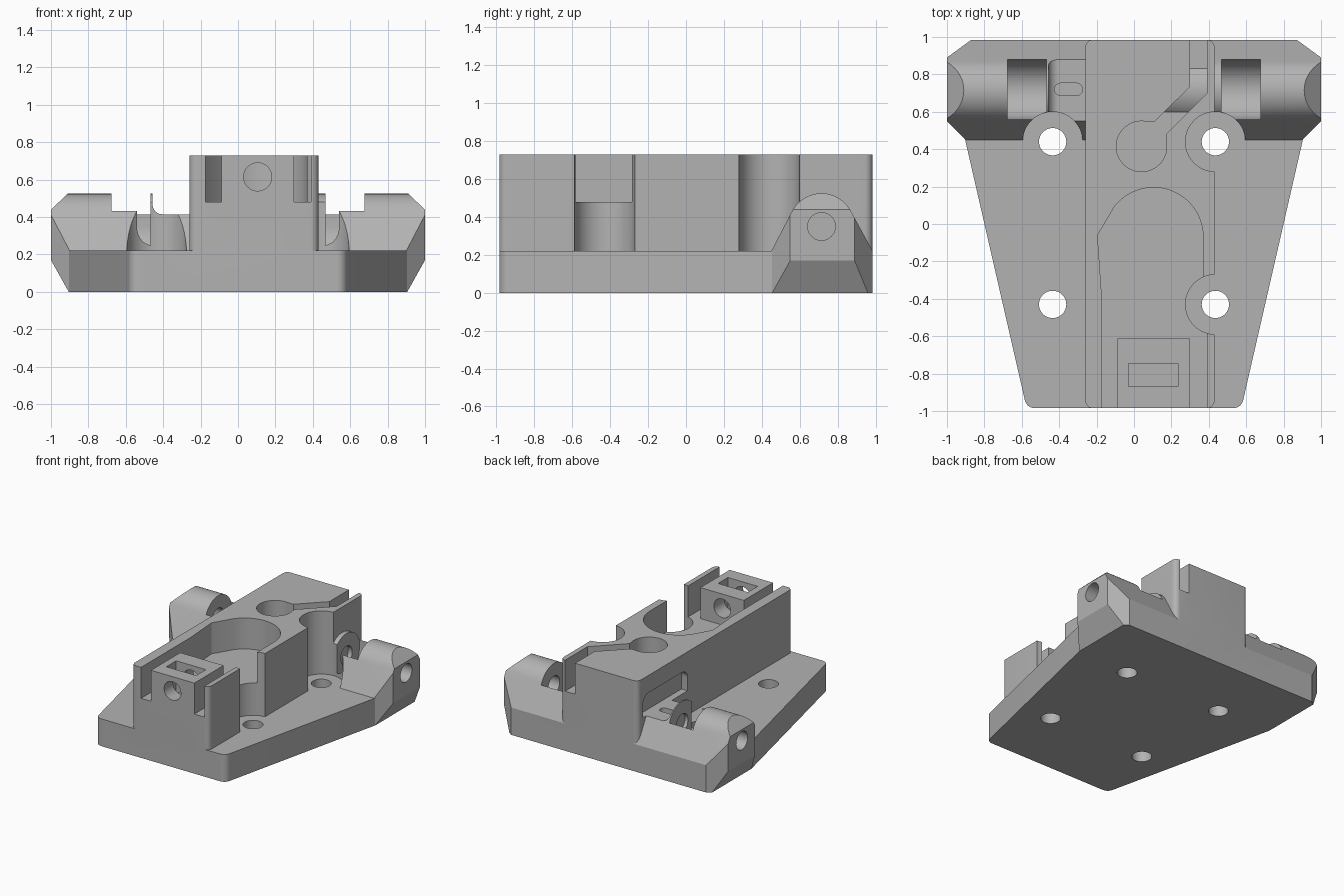
import bpy, bmesh, math
from mathutils import Vector

if "Cube" in bpy.data.objects:
    bpy.data.objects.remove(bpy.data.objects["Cube"])

grey = bpy.data.materials.new("plain grey")
grey.use_nodes = True
grey.diffuse_color = (0.45, 0.45, 0.45, 1)
grey.node_tree.nodes["Principled BSDF"].inputs["Base Color"].default_value = grey.diffuse_color


def arc(cx, cy, r, start, end, n=24):
    """Points on an arc, angles in degrees."""
    angles = [math.radians(start + (end - start) * i / n) for i in range(n + 1)]
    return [(cx + r * math.cos(a), cy + r * math.sin(a)) for a in angles]


def prism(name, pts, lo, hi, axis="z"):
    """Extrude a 2D profile along an axis between lo and hi."""
    place = {"x": lambda p, h: (h, p[0], p[1]),
             "y": lambda p, h: (p[0], h, p[1]),
             "z": lambda p, h: (p[0], p[1], h)}[axis]
    bm = bmesh.new()
    face = bm.faces.new([bm.verts.new(place(p, lo)) for p in pts])
    out = bmesh.ops.extrude_face_region(bm, geom=[face])
    shift = Vector(place((0, 0), hi - lo))
    bmesh.ops.translate(bm, vec=shift, verts=[v for v in out["geom"] if isinstance(v, bmesh.types.BMVert)])
    bmesh.ops.recalc_face_normals(bm, faces=bm.faces)
    mesh = bpy.data.meshes.new(name)
    bm.to_mesh(mesh)
    bm.free()
    mesh.materials.append(grey)
    ob = bpy.data.objects.new(name, mesh)
    bpy.context.collection.objects.link(ob)
    return ob


def rect(x0, x1, y0, y1):
    return [(x0, y0), (x1, y0), (x1, y1), (x0, y1)]


def disc(x, y, r):
    return arc(x, y, r, 0, 360, 48)[:-1]


def boolean(target, other, operation="DIFFERENCE"):
    """Apply a boolean and discard the helper."""
    other.hide_render = True
    mod = target.modifiers.new("boolean", "BOOLEAN")
    mod.object, mod.operation, mod.solver = other, operation, "EXACT"
    bpy.context.view_layer.objects.active = target
    bpy.ops.object.modifier_apply(modifier=mod.name)
    bpy.data.objects.remove(other)


# Tapered base plate with rounded front corners
half = [(0.5, -0.985)] + arc(0.53, -0.93, 0.055, -90, -12, 8) + [(0.905, 0.46), (0.905, 0.6)]
plate = prism("mount_body", half + [(-x, y) for x, y in reversed(half)], 0, 0.22)

# Hinge bar: rounded ridge profile, ends trimmed by planes
HY, HZ = 0.715, 0.35
ridge = [(0.45, 0), (0.985, 0), (0.985, 0.22)] + arc(HY, HZ, 0.175, 28, 152) + [(0.45, 0.22)]
bar = prism("hinge_bar", ridge, -1, 1, "x")
bm = bmesh.new()
bm.from_mesh(bar.data)
trims = [((0.905, 0, 0), (0.17, 0, -0.095)),
         ((1, 0, 0.44), (0.085, 0, 0.09)),
         ((1, 0.89, 0), (0.095, 0.13, 0)),
         ((1, 0.55, 0), (0.1, -0.1, 0))]
for point, normal in trims:
    for s in (1, -1):
        cut = bmesh.ops.bisect_plane(bm, geom=bm.verts[:] + bm.edges[:] + bm.faces[:],
                                     plane_co=(s * point[0],) + point[1:],
                                     plane_no=(s * normal[0],) + normal[1:], clear_outer=True)
        bmesh.ops.holes_fill(bm, edges=[e for e in bm.edges if e.is_boundary])
bmesh.ops.recalc_face_normals(bm, faces=bm.faces)
bm.to_mesh(bar.data)
bm.free()

# Roller pockets and pin bores on both sides
pocket = arc(0.72, HZ, 0.16, 180, 360) + [(0.88, 0.7), (0.56, 0.7)]
for x0, x1 in ((-0.677, -0.467), (0.467, 0.677)):
    boolean(bar, prism("pocket", pocket, x0, x1, "x"))
for x0, x1 in ((-1.1, -0.44), (0.432, 1.1)):
    boolean(bar, prism("bore", disc(HY, HZ, 0.073), x0, x1, "x"))

# Lowered shelf beside the block, with a small slot
shelf = arc(-0.405, 0.467, 0.052, 180, 270, 8) + [(-0.2, 0.415), (-0.2, 0.7), (-0.457, 0.7)]
boolean(bar, prism("shelf", shelf, 0.5, 0.95, "y"))
slot = arc(-0.392, 0.72, 0.033, 90, 270, 12) + arc(-0.308, 0.72, 0.033, -90, 90, 12)
boolean(bar, prism("slot", slot, 0.3, 0.5))

# Tall central block with rounded upright corners
outline = []
for x, y, a in ((0.39, 0.945, 0), (-0.22, 0.945, 90), (-0.22, -0.945, 180), (0.39, -0.945, 270)):
    outline += arc(x, y, 0.04, a, a + 90, 8)
block = prism("block", outline, 0, 0.73)

# Keyhole cavity open to the front
FLOOR = 0.48
cavity = [(-0.175, -1.1), (-0.175, -0.35), (-0.195, -0.06), (-0.1, 0.1)]
cavity += arc(0.105, -0.07, 0.265, 130, 0) + [(0.37, -0.3), (0.39, -0.34), (0.39, -1.1)]
boolean(block, prism("cavity", cavity, FLOOR, 0.9))

# Clamp tower in the cavity mouth, with nut window and screw bore
tower = prism("tower", rect(-0.087, 0.3, -0.985, -0.612), 0.4, 0.73)
boolean(tower, prism("window", rect(-0.03, 0.235, -0.87, -0.745), FLOOR, 0.9))
boolean(tower, prism("screw_bore", disc(0.105, 0.615, 0.075), -1.1, -0.5, "y"))
boolean(block, tower, "UNION")

# Round well with an angled channel leading to the back
boolean(block, prism("well", disc(0.04, 0.415, 0.135), FLOOR, 0.9))
channel = [(0.05, 0.45), (0.05, 0.547), (0.11, 0.547), (0.3, 0.735), (0.3, 1.1),
           (0.39, 1.1), (0.39, 0.7), (0.17, 0.48), (0.17, 0.42)]
boolean(block, prism("channel", channel, FLOOR, 0.9))

# Shallow recess in the side wall above the shelf
recess = arc(0.85, 0.52, 0.07, 0, 90, 8) + arc(0.42, 0.52, 0.07, 90, 180, 8) + [(0.35, 0.415), (0.92, 0.415)]
boolean(block, prism("recess", recess, -0.4, -0.205, "x"))

# Join everything into one body
boolean(plate, bar, "UNION")
boolean(plate, block, "UNION")

# Bolt head clearances and through holes
for x, y in ((-0.435, 0.44), (0.435, 0.44), (0.435, -0.43), (-0.435, -0.43)):
    if x > 0 or y > 0:
        boolean(plate, prism("clearance", disc(x, y, 0.16), 0.22, 0.9))
    boolean(plate, prism("bolt_hole", disc(x, y, 0.073), -0.1, 0.5))

# Smooth the curved walls, keep edges crisp
bpy.ops.object.select_all(action="DESELECT")
plate.select_set(True)
bpy.context.view_layer.objects.active = plate
bpy.ops.object.shade_smooth_by_angle(angle=math.radians(20))
